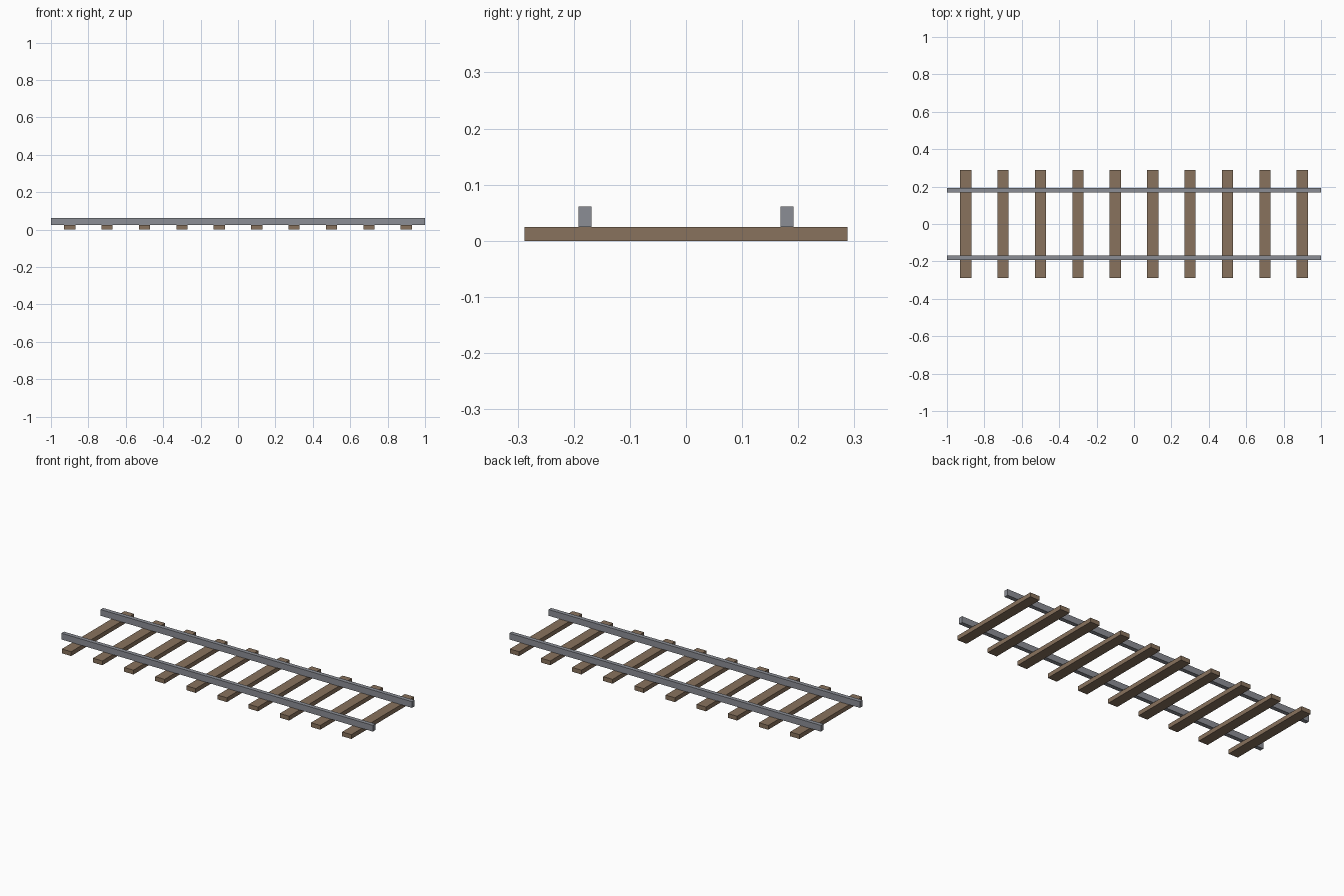
import bpy

if "Cube" in bpy.data.objects:
    bpy.data.objects.remove(bpy.data.objects["Cube"])


def material(name, color):
    mat = bpy.data.materials.new(name)
    mat.diffuse_color = (*color, 1.0)
    mat.use_nodes = True
    mat.node_tree.nodes["Principled BSDF"].inputs["Base Color"].default_value = mat.diffuse_color
    return mat


def box(name, center, size, mat):
    bpy.ops.mesh.primitive_cube_add(size=1, location=center)
    ob = bpy.context.object
    ob.name = name
    ob.scale = size
    bpy.ops.object.transform_apply(location=False, rotation=False, scale=True)
    ob.data.materials.append(mat)
    return ob


wood = material("wood", (0.25, 0.17, 0.11))
steel = material("steel", (0.26, 0.27, 0.30))

SLEEPER_H = 0.025
RAIL_H = 0.036

# Ten evenly spaced wooden sleepers
for i in range(10):
    box(f"sleeper_{i + 1}", (-0.9 + 0.2 * i, 0, SLEEPER_H / 2),
        (0.06, 0.576, SLEEPER_H), wood)

# Two steel rails resting on the sleepers
for name, y in (("front_rail", -0.18), ("back_rail", 0.18)):
    box(name, (0, y, SLEEPER_H + RAIL_H / 2), (2.0, 0.024, RAIL_H), steel)
